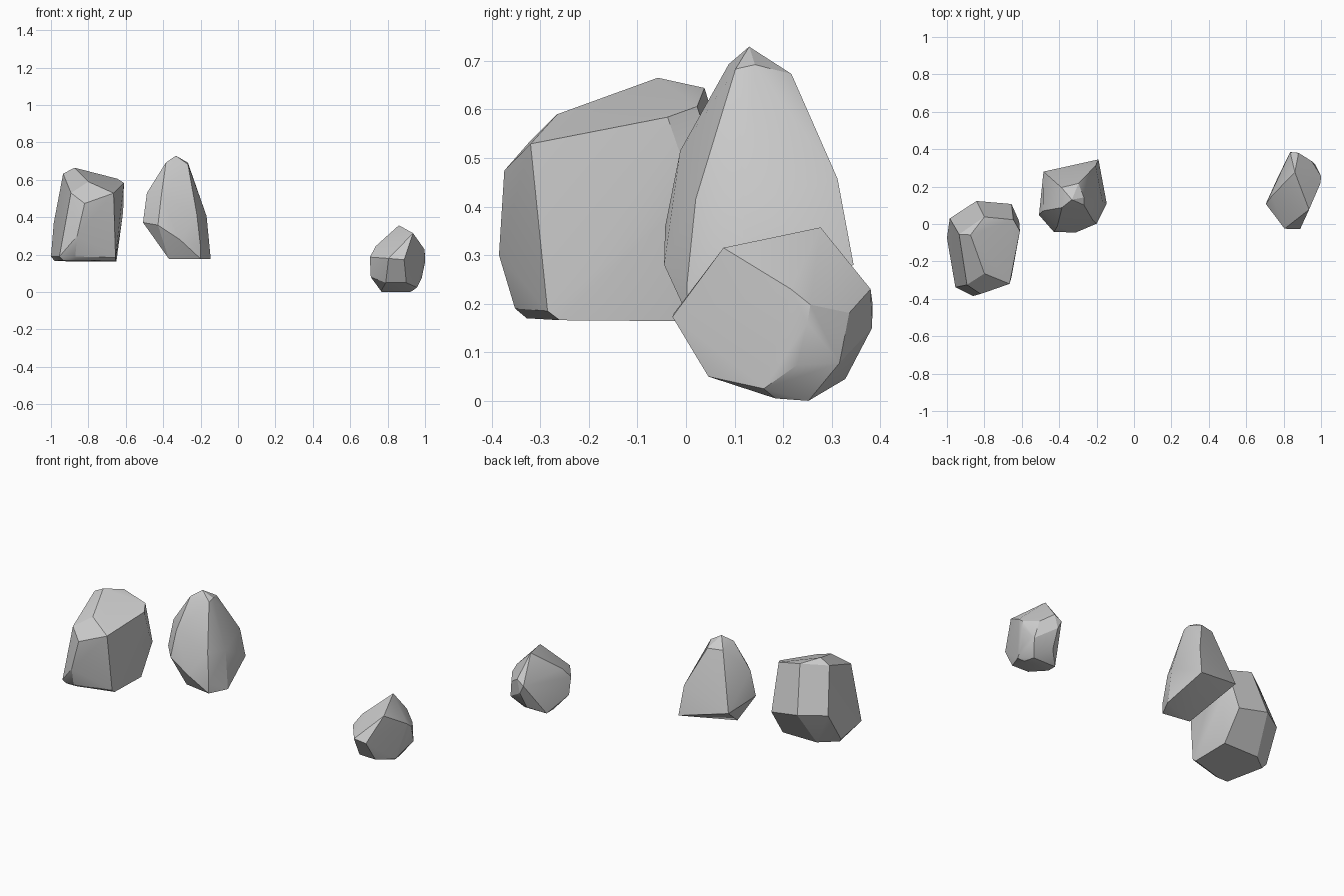
import bpy, bmesh, math


def rock(name, points):
    """Faceted boulder: the convex hull of a few corner points."""
    bm = bmesh.new()
    for p in points:
        bm.verts.new(p)
    hull = bmesh.ops.convex_hull(bm, input=bm.verts[:])
    loose = {v for v in hull["geom_interior"] + hull["geom_unused"]
             if isinstance(v, bmesh.types.BMVert)}
    bmesh.ops.delete(bm, geom=list(loose), context='VERTS')
    bmesh.ops.dissolve_limit(bm, angle_limit=math.radians(4),
                             verts=bm.verts[:], edges=bm.edges[:])
    bmesh.ops.recalc_face_normals(bm, faces=bm.faces[:])
    mesh = bpy.data.meshes.new(name)
    bm.to_mesh(mesh)
    bm.free()
    ob = bpy.data.objects.new(name, mesh)
    bpy.context.collection.objects.link(ob)
    bpy.ops.object.select_all(action='DESELECT')
    ob.select_set(True)
    bpy.context.view_layer.objects.active = ob
    bpy.ops.object.shade_smooth_by_angle(angle=math.radians(25))
    return ob


# Broad boulder on the left
rock("broad_rock", [
    # crown
    (-.874, -.058, .665), (-.935, -.055, .633), (-.80, .038, .644),
    (-.645, .023, .606), (-.61, -.038, .584), (-.80, -.265, .59),
    # front
    (-.665, -.32, .529), (-.893, -.325, .53), (-.82, -.374, .474),
    (-.86, -.385, .30), (-.955, -.338, .19), (-.87, -.352, .19),
    (-.655, -.285, .185),
    # sides and back
    (-1.0, -.075, .19), (-.985, .03, .37), (-.842, .123, .37),
    (-.655, .107, .335), (-.614, .015, .43),
    # underside
    (-.935, -.328, .17), (-.87, -.328, .17), (-.655, -.26, .166),
    (-.65, -.01, .164), (-.88, -.01, .164), (-.98, -.09, .166),
])

# Tall pointed boulder in the middle
rock("tall_rock", [
    # tip
    (-.332, .13, .729), (-.388, .195, .675), (-.297, .217, .673),
    (-.268, .142, .692), (-.268, .102, .683), (-.385, .088, .693),
    # shoulders
    (-.487, .07, .53), (-.41, -.012, .515), (-.22, .02, .415),
    (-.168, .12, .406), (-.205, .312, .457),
    # widest ring
    (-.508, .048, .372), (-.428, -.043, .358), (-.31, -.045, .28),
    (-.484, .28, .345), (-.19, .345, .28),
    # underside
    (-.20, .002, .24), (-.20, .002, .178), (-.146, .11, .178),
    (-.37, .03, .178),
])

# Small boulder on the right
rock("small_rock", [
    # top
    (.86, .277, .357), (.936, .077, .315), (.737, .15, .246),
    # front and left
    (.888, -.028, .173), (.805, -.025, .18), (.705, .107, .187),
    (.71, .12, .08),
    # right and back
    (1.0, .256, .198), (.996, .216, .23), (1.0, .25, .16),
    (.95, .336, .181), (.88, .38, .23), (.835, .384, .20),
    (.86, .383, .15), (.97, .316, .078), (.982, .229, .074),
    # underside
    (.957, .16, .025), (.90, .046, .05), (.79, .05, .05),
    (.93, .184, .005), (.765, .19, .005), (.77, .252, .0),
    (.92, .252, .0), (.85, .328, .045),
])
